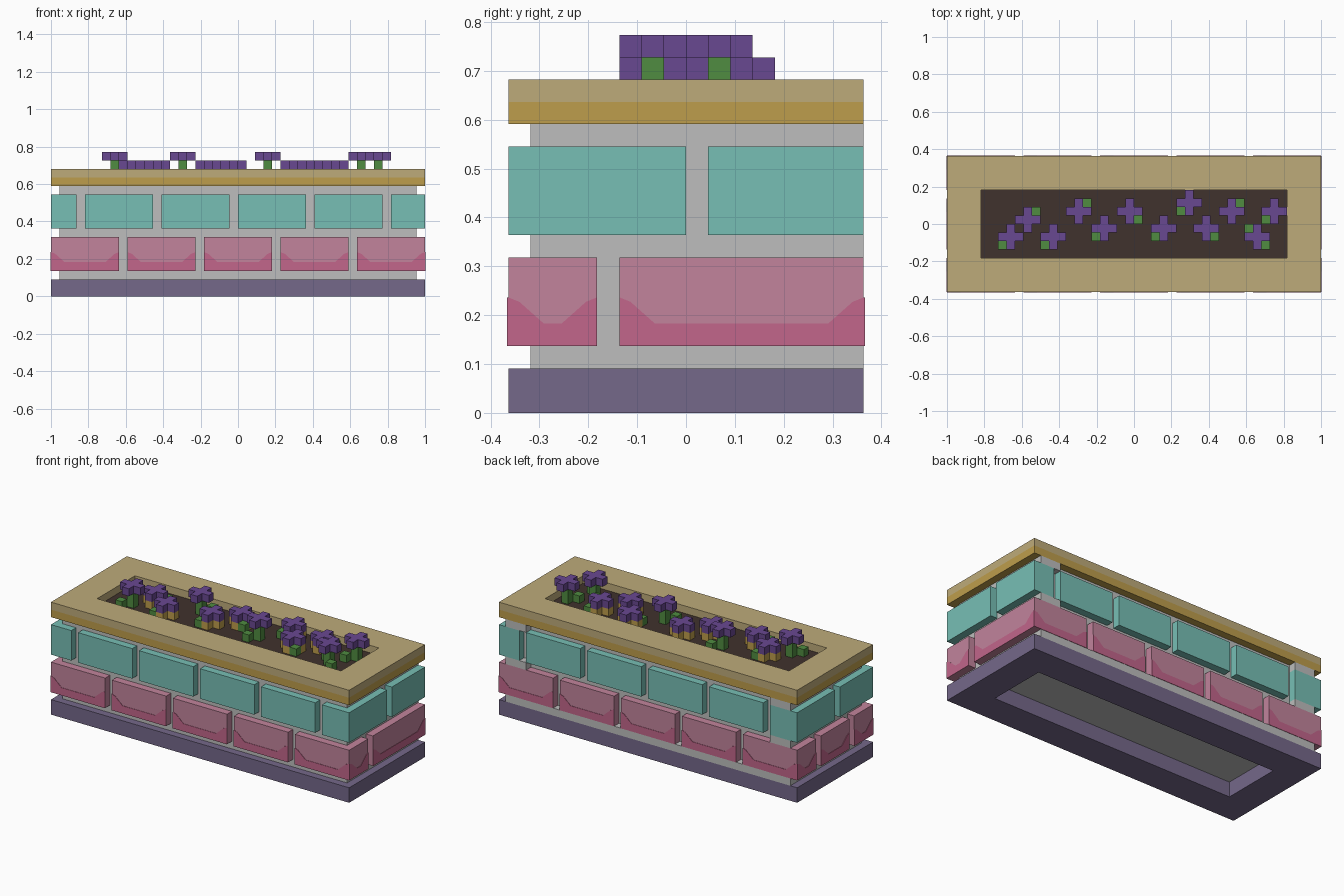
import bpy, bmesh, math
from mathutils import Vector

if "Cube" in bpy.data.objects:
    bpy.data.objects.remove(bpy.data.objects["Cube"])

U = 2 / 44  # size of one building block


def material(name, rgb):
    m = bpy.data.materials.new(name)
    lin = [(c / 255 / 12.92) if c < 11 else ((c / 255 + 0.055) / 1.055) ** 2.4 for c in rgb]
    m.diffuse_color = (*lin, 1)
    m.use_nodes = True
    m.node_tree.nodes["Principled BSDF"].inputs["Base Color"].default_value = m.diffuse_color
    return m


SLATE = material("slate purple", (117, 104, 138))
GREY = material("mortar grey", (189, 190, 189))
TEAL = material("teal", (119, 191, 181))
PINK = material("pale pink", (194, 132, 156))
DEEP = material("deep pink", (194, 102, 139))
TAN = material("tan", (190, 171, 122))
GOLD = material("gold", (190, 158, 76))
SOIL = material("soil brown", (64, 50, 45))
GREEN = material("leaf green", (80, 140, 65))
PURPLE = material("petal purple", (105, 72, 145))


def finish(name, bm, mat):
    bmesh.ops.recalc_face_normals(bm, faces=bm.faces)
    me = bpy.data.meshes.new(name)
    bm.to_mesh(me)
    bm.free()
    me.materials.append(mat)
    ob = bpy.data.objects.new(name, me)
    bpy.context.collection.objects.link(ob)
    return ob


def prism(bm, points, offset):
    """Extrude a closed 3D outline along an offset vector."""
    face = bm.faces.new([bm.verts.new(Vector(p) * U) for p in points])
    ext = bmesh.ops.extrude_face_region(bm, geom=[face], use_keep_orig=True)
    verts = [g for g in ext["geom"] if isinstance(g, bmesh.types.BMVert)]
    bmesh.ops.translate(bm, verts=verts, vec=Vector(offset) * U)


def add_box(bm, x0, x1, y0, y1, z0, z1):
    prism(bm, [(x0, y0, z0), (x1, y0, z0), (x1, y1, z0), (x0, y1, z0)], (0, 0, z1 - z0))


def box(name, mat, *dims):
    bm = bmesh.new()
    add_box(bm, *dims)
    return finish(name, bm, mat)


def ring(name, mat, z0, z1):
    """Rectangular frame around the planting trough."""
    bm = bmesh.new()
    corners = [(-1, -1), (1, -1), (1, 1), (-1, 1)]
    loops = [[bm.verts.new(Vector((sx * hx, sy * hy, z)) * U) for sx, sy in corners]
             for hx, hy, z in ((22, 8, z0), (22, 8, z1), (18, 4, z1), (18, 4, z0))]
    for a in range(4):
        la, lb = loops[a], loops[(a + 1) % 4]
        for i in range(4):
            j = (i + 1) % 4
            bm.faces.new((la[i], la[j], lb[j], lb[i]))
    return finish(name, bm, mat)


# Base, wall core, rim and soil
ring("base", SLATE, 0, 2)
box("wall", GREY, -21, 21, -7, 7, 2, 13)
ring("rim_lower", GOLD, 13, 14)
ring("rim_upper", TAN, 14, 15)
box("soil", SOIL, -18, 18, -4, 4, 13, 14)

# Mortar that reaches the back surface
box("back_mortar_strip", GREY, -21, 21, 7, 8, 2, 3)
for side in (-1, 1):
    x0, x1 = sorted((18 * side, 21 * side))
    for z in (7, 12):
        box("back_corner_mortar", GREY, x0, x1, 7, 8, z, z + 1)

# Brick courses
DEPTH = 1.5
PINK_LONG = [(-22, -14), (-13, -5), (-4, 4), (5, 13), (14, 22)]
TEAL_FRONT = [(-22, -19), (-18, -10), (-9, -1), (0, 8), (9, 17), (18, 22)]
TEAL_BACK = [(-b, -a) for a, b in TEAL_FRONT]


def long_course(name, mat, spans, side, z0, z1):
    y0, y1 = sorted((side * 8, side * (8 - DEPTH)))
    for a, b in spans:
        box(name, mat, a, b, y0, y1, z0, z1)


def end_course(name, mat, spans, side, z0, z1):
    x0, x1 = sorted((side * 22, side * (22 - DEPTH)))
    lim = 8 - DEPTH
    for a, b in spans:
        box(name, mat, x0, x1, max(a, -lim), min(b, lim), z0, z1)


for side in (-1, 1):
    long_course("pink_brick", PINK, PINK_LONG, side, 3, 7)
long_course("teal_brick", TEAL, TEAL_FRONT, -1, 8, 12)
long_course("teal_brick", TEAL, TEAL_BACK, 1, 8, 12)
PINK_RIGHT = [(-8, -4), (-3, 8)]
PINK_LEFT = [(-8, -4), (-3, 3), (4, 8)]
end_course("pink_end_brick", PINK, PINK_RIGHT, 1, 3, 7)
end_course("pink_end_brick", PINK, PINK_LEFT, -1, 3, 7)
end_course("teal_end_brick", TEAL, [(-8, 0), (1, 8)], 1, 8, 12)
end_course("teal_end_brick", TEAL, [(-8, -1), (0, 8)], -1, 8, 12)


# Deep pink painted lower band, rising at both ends of each brick
def band(spans, place, offset):
    bm = bmesh.new()
    for a, b in spans:
        shape = [(a, 3), (b, 3), (b, 5.2), (b - .5, 5), (b - 1.6, 4.02),
                 (a + 1.6, 4.02), (a + .5, 5), (a, 5.2)]
        prism(bm, [place(s, z) for s, z in shape], offset)
    finish("brick_band", bm, DEEP)


T = 0.05
for side in (-1, 1):
    band(PINK_LONG, lambda s, z: (s, side * 8, z), (0, side * T, 0))
band(PINK_RIGHT, lambda s, z: (22, s, z), (T, 0, 0))
band(PINK_LEFT, lambda s, z: (-22, s, z), (-T, 0, 0))

# Flowers: x, y, tall or low, and diagonal leaf offsets
FLOWERS = [
    (-14.5, -1.5, 1, [(-1, -1)]), (-12.5, .5, 0, [(1, 1)]), (-9.5, -1.5, 0, [(-1, -1)]),
    (-6.5, 1.5, 1, [(1, 1)]), (-3.5, -.5, 0, [(-1, -1)]), (-.5, 1.5, 0, [(1, -1)]),
    (3.5, -.5, 1, [(-1, -1)]), (6.5, 2.5, 0, [(-1, -1)]), (8.5, -.5, 0, [(1, -1)]),
    (11.5, 1.5, 0, [(1, 1)]), (14.5, -1.5, 1, [(-1, 1), (1, -1)]), (16.5, 1.5, 1, [(-1, -1)]),
]


def plus(name, mat, x, y, z):
    pts = []
    for k in range(4):
        c, s = round(math.cos(k * math.pi / 2)), round(math.sin(k * math.pi / 2))
        for px, py in ((1.5, -.5), (1.5, .5), (.5, .5)):
            pts.append((x + c * px - s * py, y + s * px + c * py, z))
    bm = bmesh.new()
    prism(bm, pts, (0, 0, 1))
    return finish(name, bm, mat)


for x, y, tall, leaves in FLOWERS:
    plus("flower_head", PURPLE, x, y, 16 if tall else 15)
    if tall:
        box("flower_stem", GREEN, x - .5, x + .5, y - .5, y + .5, 14, 16)
    else:
        plus("flower_cup", GOLD, x, y, 14)
    for dx, dy in leaves:
        cx, cy = x + dx, y + dy
        box("leaf", GREEN, cx - .5, cx + .5, cy - .5, cy + .5, 14, 15)
